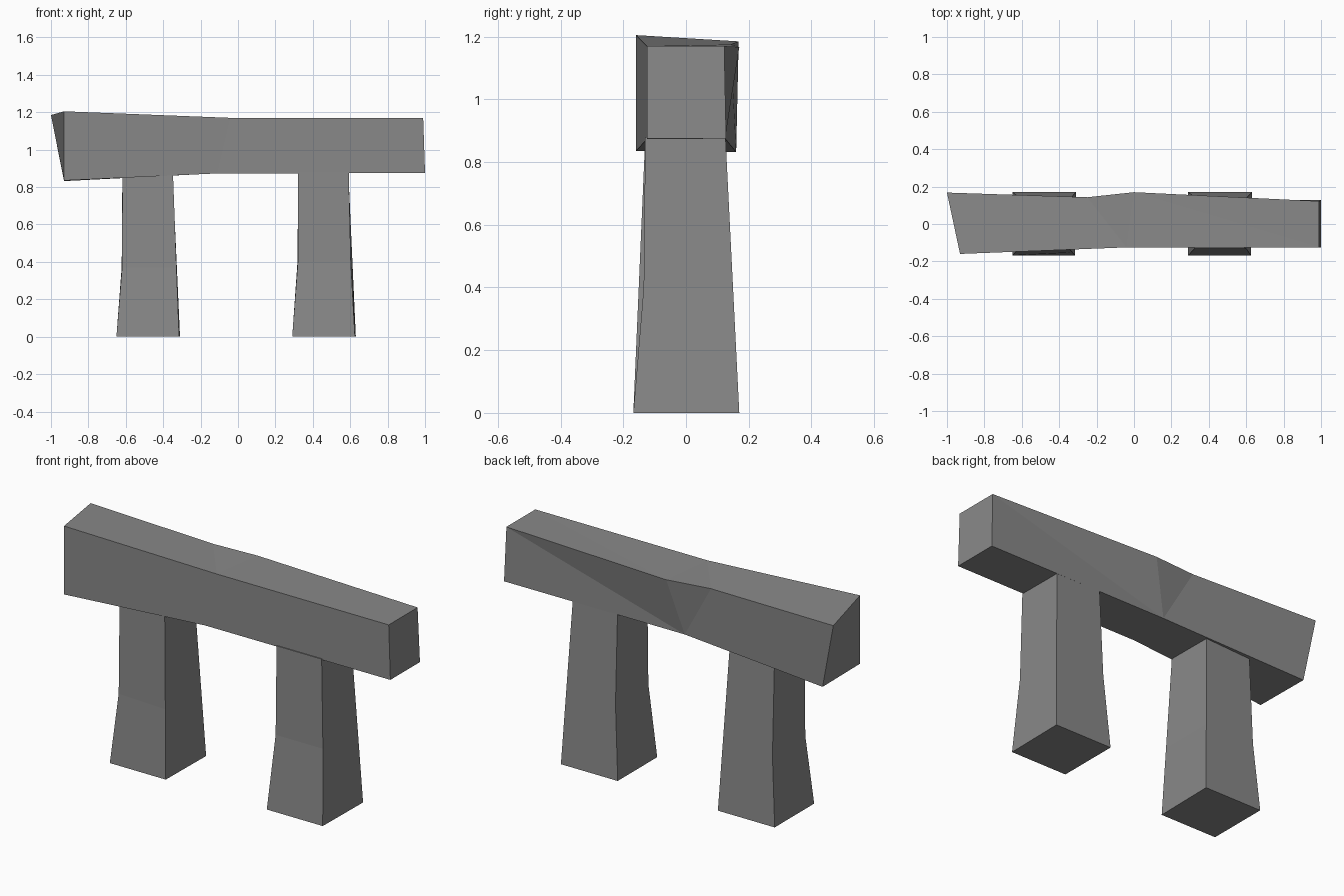
import bpy, bmesh
from mathutils import Vector

if "Cube" in bpy.data.objects:
    bpy.data.objects.remove(bpy.data.objects["Cube"])

stone = bpy.data.materials.new("grey stone")
stone.diffuse_color = (0.25, 0.25, 0.25, 1)
stone.use_nodes = True
stone.node_tree.nodes["Principled BSDF"].inputs["Base Color"].default_value = stone.diffuse_color


def loft(rings):
    """Skin four-cornered rings into a closed solid."""
    bm = bmesh.new()
    vs = [[bm.verts.new(c) for c in r] for r in rings]
    for a, b in zip(vs, vs[1:]):
        for i in range(4):
            j = (i + 1) % 4
            bm.faces.new((a[i], a[j], b[j], b[i]))
    bm.faces.new(vs[0])
    bm.faces.new(vs[-1])
    return bm, vs


def finish(bm, name):
    bmesh.ops.triangulate(bm, faces=[f for f in bm.faces if len(f.verts) > 4])
    bmesh.ops.recalc_face_normals(bm, faces=bm.faces)
    me = bpy.data.meshes.new(name)
    bm.to_mesh(me)
    bm.free()
    me.materials.append(stone)
    ob = bpy.data.objects.new(name, me)
    bpy.context.collection.objects.link(ob)


# Lintel: corners run front bottom, back bottom, back top, front top
bm, vs = loft([
    [(-.93, -.16, .835), (-.93, .16, .832), (-1, .168, 1.185), (-.93, -.16, 1.205)],
    [(-.11, -.125, .873), (-.08, .125, .875), (-.25, .143, 1.175), (-.04, -.125, 1.17)],
    [(1, -.125, .875), (1, .128, .875), (.99, .122, 1.17), (.99, -.125, 1.17)],
])
# Bulge on the back top edge, with the facets below it
mid, end = vs[1], vs[2]
edge = bm.edges.get((mid[2], end[2]))
bulge = bmesh.utils.edge_split(edge, mid[2], 0.2)[1]
bulge.co = Vector((0, .17, 1.167))
for a, b in ((bulge, mid[1]), (mid[1], end[2])):
    bmesh.ops.connect_verts(bm, verts=[a, b])
finish(bm, "lintel")


# Pillars: flared feet, straight upper part, knee on the worn edges
def pillar(name, x, knee_z, front_right_worn):
    bottom = [(x - .17, -.168, 0), (x + .165, -.168, 0), (x + .17, .17, 0), (x - .17, .17, 0)]
    top = [(x - .138, -.13, .88), (x + .132, -.13, .88), (x + .13, .126, .88), (x - .138, .126, .88)]
    knee = [Vector(b).lerp(Vector(t), knee_z / .88) for b, t in zip(bottom, top)]
    knee[0] = (x - .14, -.135, knee_z)
    knee[3] = (x - .142, .149, knee_z)
    if front_right_worn:
        knee[1] = (x + .143, -.135, knee_z)
    bm, _ = loft([bottom, knee, top])
    finish(bm, name)


pillar("left_pillar", -.48, .37, False)
pillar("right_pillar", .46, .40, True)
